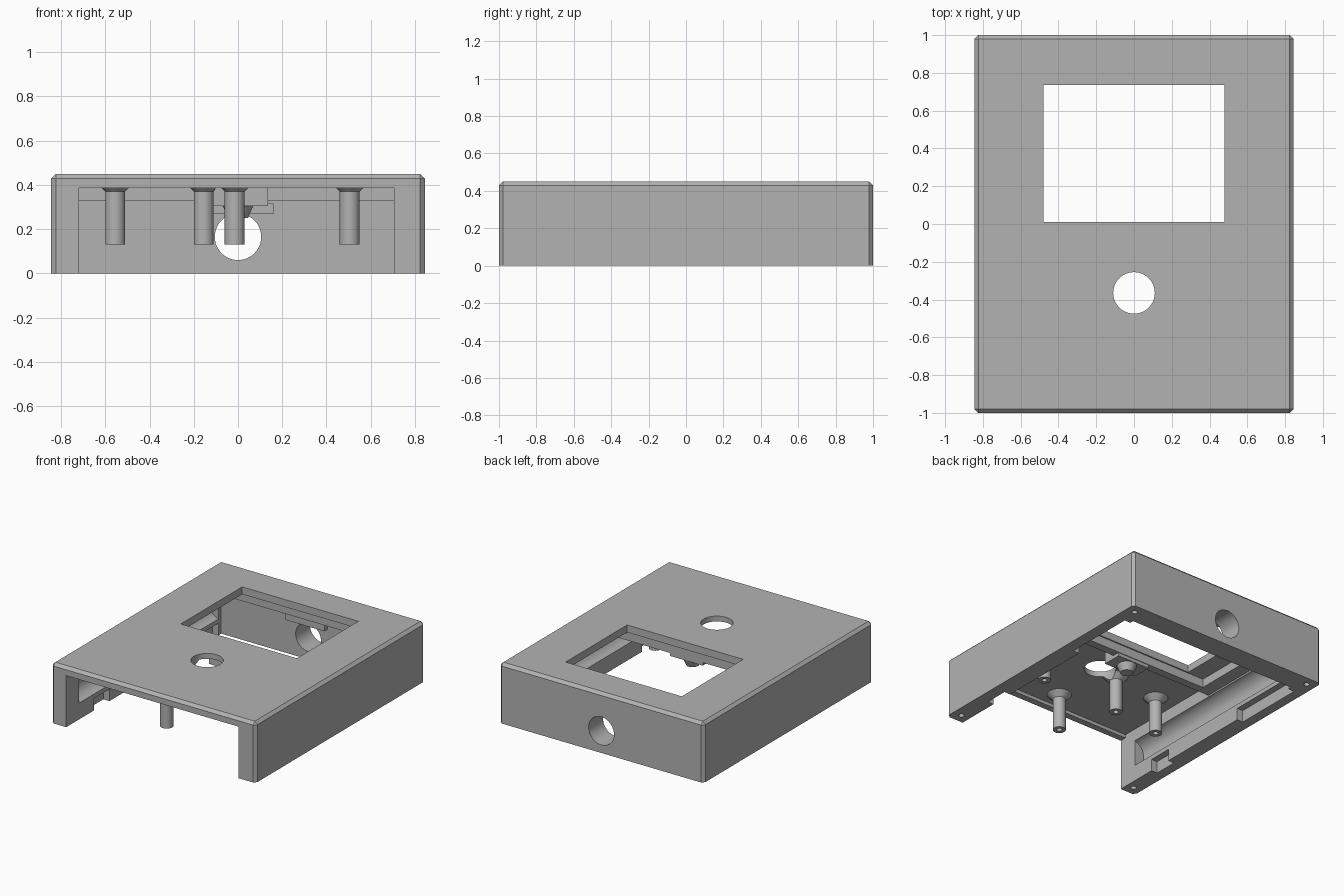
import bpy, bmesh, math
from mathutils import Matrix, Vector

if "Cube" in bpy.data.objects:
    bpy.data.objects.remove(bpy.data.objects["Cube"])

grey = bpy.data.materials.new("plain_grey")
grey.diffuse_color = (0.45, 0.45, 0.45, 1)
grey.use_nodes = True
grey.node_tree.nodes["Principled BSDF"].inputs["Base Color"].default_value = grey.diffuse_color


def finish(name, bm):
    bmesh.ops.recalc_face_normals(bm, faces=bm.faces)
    me = bpy.data.meshes.new(name)
    bm.to_mesh(me)
    bm.free()
    ob = bpy.data.objects.new(name, me)
    me.materials.append(grey)
    bpy.context.collection.objects.link(ob)
    return ob


def box(name, x0, x1, y0, y1, z0, z1, chamfer=0):
    bm = bmesh.new()
    bmesh.ops.create_cube(bm, size=1)
    for v in bm.verts:
        v.co = Vector(((x0 + x1) / 2 + v.co.x * (x1 - x0),
                       (y0 + y1) / 2 + v.co.y * (y1 - y0),
                       (z0 + z1) / 2 + v.co.z * (z1 - z0)))
    if chamfer:
        edges = [e for e in bm.edges if max(v.co.z for v in e.verts) > z0 + 0.01]
        bmesh.ops.bevel(bm, geom=edges, offset=chamfer, segments=1, affect='EDGES')
    return finish(name, bm)


def rod(name, centre, r, length, axis='Z', r2=None, seg=48):
    rot = Matrix.Rotation(math.pi / 2, 4, 'X') if axis == 'Y' else Matrix()
    bm = bmesh.new()
    bmesh.ops.create_cone(bm, cap_ends=True, segments=seg, radius1=r,
                          radius2=r if r2 is None else r2, depth=length,
                          matrix=Matrix.Translation(centre) @ rot)
    return finish(name, bm)


def combine(target, tool, operation='DIFFERENCE'):
    m = target.modifiers.new("cut", 'BOOLEAN')
    m.operation, m.object, m.solver = operation, tool, 'EXACT'
    bpy.context.view_layer.objects.active = target
    bpy.ops.object.modifier_apply(modifier=m.name)
    bpy.data.objects.remove(tool, do_unlink=True)


def smooth(ob):
    bpy.ops.object.select_all(action='DESELECT')
    ob.select_set(True)
    bpy.context.view_layer.objects.active = ob
    bpy.ops.object.shade_smooth_by_angle(angle=math.radians(30))


# Chamfered outer case, open below and at the front
case = box("case", -0.845, 0.845, -1, 1, 0, 0.45, chamfer=0.021)
combine(case, box("cutter", -0.72, 0.705, -0.95, 0.83, -0.1, 0.41))
combine(case, box("cutter", -0.72, 0.705, -1.1, -0.9, -0.1, 0.385))

# Thick bezel with a screen pocket
bezel = box("bezel", -0.73, 0.715, -0.06, 0.84, 0.33, 0.42)
combine(bezel, box("cutter", -0.62, 0.6, 0.0, 0.76, 0.2, 0.395))
combine(case, bezel, 'UNION')

# Screen window, round button hole and cable hole
combine(case, box("cutter", -0.48, 0.48, 0.01, 0.735, 0.3, 0.6))
combine(case, rod("cutter", (0, -0.365, 0.45), 0.11, 0.3))
combine(case, rod("cutter", (0, 0.95, 0.165), 0.105, 0.5, 'Y'))

# Side wall coves, rim notches and corner screw holes
for s, wall in ((-1, -0.72), (1, 0.705)):
    combine(case, rod("cutter", (wall + s * -0.02, -0.025, 0.22), 0.1, 1.65, 'Y'))
    a, b = sorted((wall - s * 0.03, wall + s * 0.05))
    for y0, y1 in ((-0.67, -0.49), (0.25, 0.8)):
        combine(case, box("cutter", a, b, y0, y1, -0.1, 0.09))
    for y in (-0.93, 0.93):
        combine(case, rod("cutter", (s * 0.775, y, 0), 0.02, 0.3, seg=20))
smooth(case)

# Flared hollow standoffs
for i, (x, y) in enumerate(((0.505, -0.36), (-0.015, -0.82),
                            (-0.155, -0.38), (-0.555, -0.43))):
    bm = bmesh.new()
    profile = ((0, 0.3), (0.019, 0.3), (0.019, 0.13), (0.045, 0.13),
               (0.045, 0.37), (0.088, 0.412), (0, 0.412))
    verts = [bm.verts.new((r, 0, z)) for r, z in profile]
    edges = [bm.edges.new(p) for p in zip(verts, verts[1:])]
    bmesh.ops.spin(bm, geom=verts + edges, cent=(0, 0, 0), axis=(0, 0, 1),
                   angle=2 * math.pi, steps=32)
    bmesh.ops.remove_doubles(bm, verts=bm.verts, dist=0.0005)
    bmesh.ops.translate(bm, verts=bm.verts, vec=(x, y, 0))
    post = finish(f"standoff_{i + 1}", bm)
    # keep the flare clear of the button hole
    if i == 2:
        combine(post, rod("cutter", (0, -0.365, 0.45), 0.11, 0.3))
    smooth(post)

# Clip block with tapered peg, and ledge above the cable hole
box("clip_block", -0.135, 0.135, -0.15, -0.005, 0.305, 0.412)
smooth(rod("clip_peg", (0, -0.078, 0.279), 0.045, 0.058, r2=0.07))
box("back_ledge", -0.16, 0.16, 0.79, 0.835, 0.268, 0.315)
